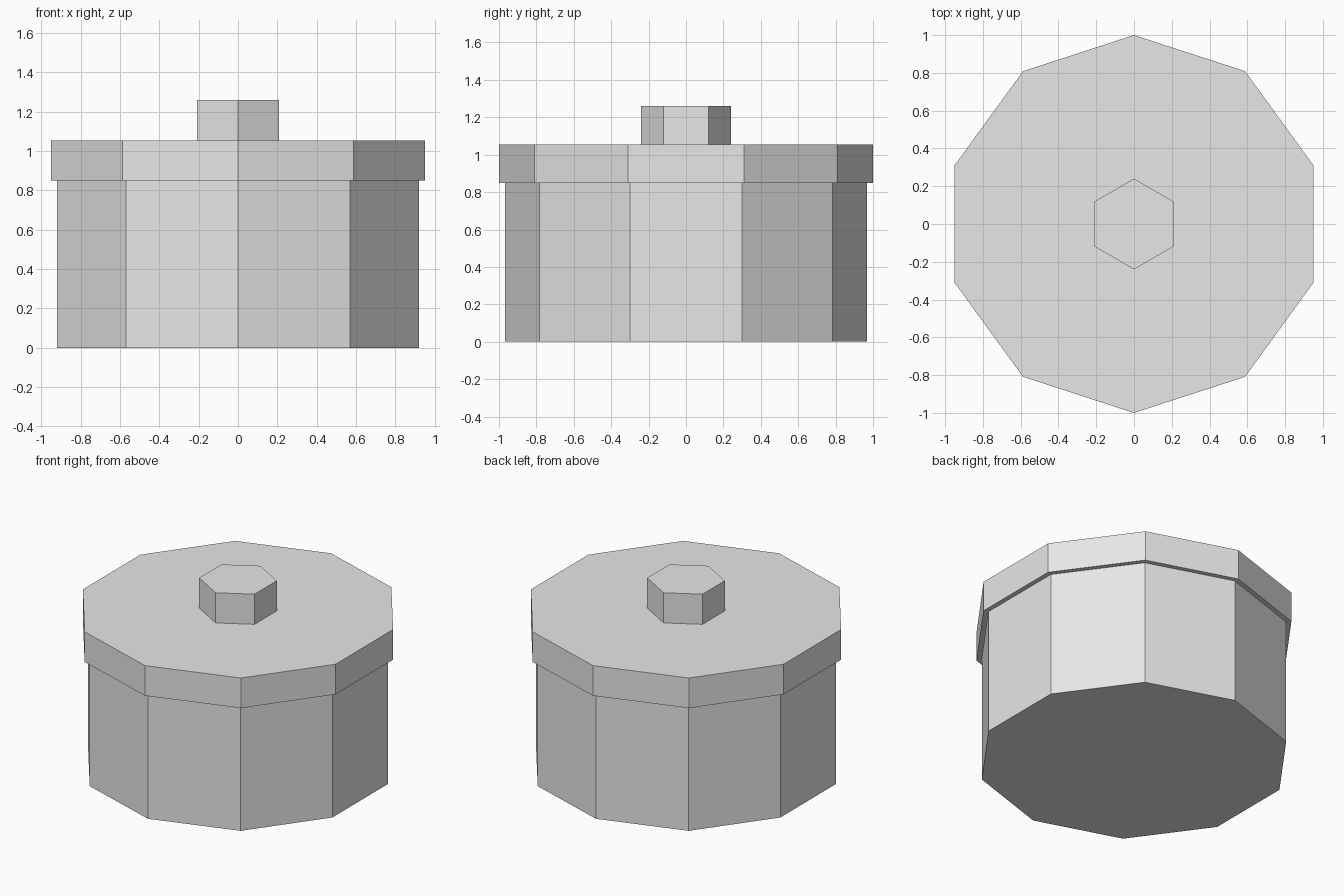
import bpy
import math

cube = bpy.data.objects.get("Cube")
if cube:
    bpy.data.objects.remove(cube, do_unlink=True)

# One plain grey for every part
GREY = (0.8, 0.8, 0.8, 1.0)
grey = bpy.data.materials.new("light grey")
grey.use_nodes = True
grey.diffuse_color = GREY
grey.node_tree.nodes["Principled BSDF"].inputs["Base Color"].default_value = GREY


def prism(name, sides, radius, bottom, top):
    """Upright flat-sided prism with a corner pointing along +y."""
    ring = [(radius * math.sin(math.tau * i / sides),
             radius * math.cos(math.tau * i / sides)) for i in range(sides)]
    verts = [(x, y, z) for z in (bottom, top) for x, y in ring]
    faces = [tuple(range(sides)), tuple(reversed(range(sides, 2 * sides)))]
    for i in range(sides):
        j = (i + 1) % sides
        faces.append((i, i + sides, j + sides, j))
    mesh = bpy.data.meshes.new(name)
    mesh.from_pydata(verts, [], faces)
    mesh.materials.append(grey)
    obj = bpy.data.objects.new(name, mesh)
    bpy.context.collection.objects.link(obj)
    return obj


# Ten-sided container, overhanging lid and six-sided knob
prism("container_body", 10, 0.967, 0.0, 0.85)
prism("lid", 10, 1.0, 0.85, 1.055)
prism("lid_knob", 6, 0.24, 1.055, 1.26)
